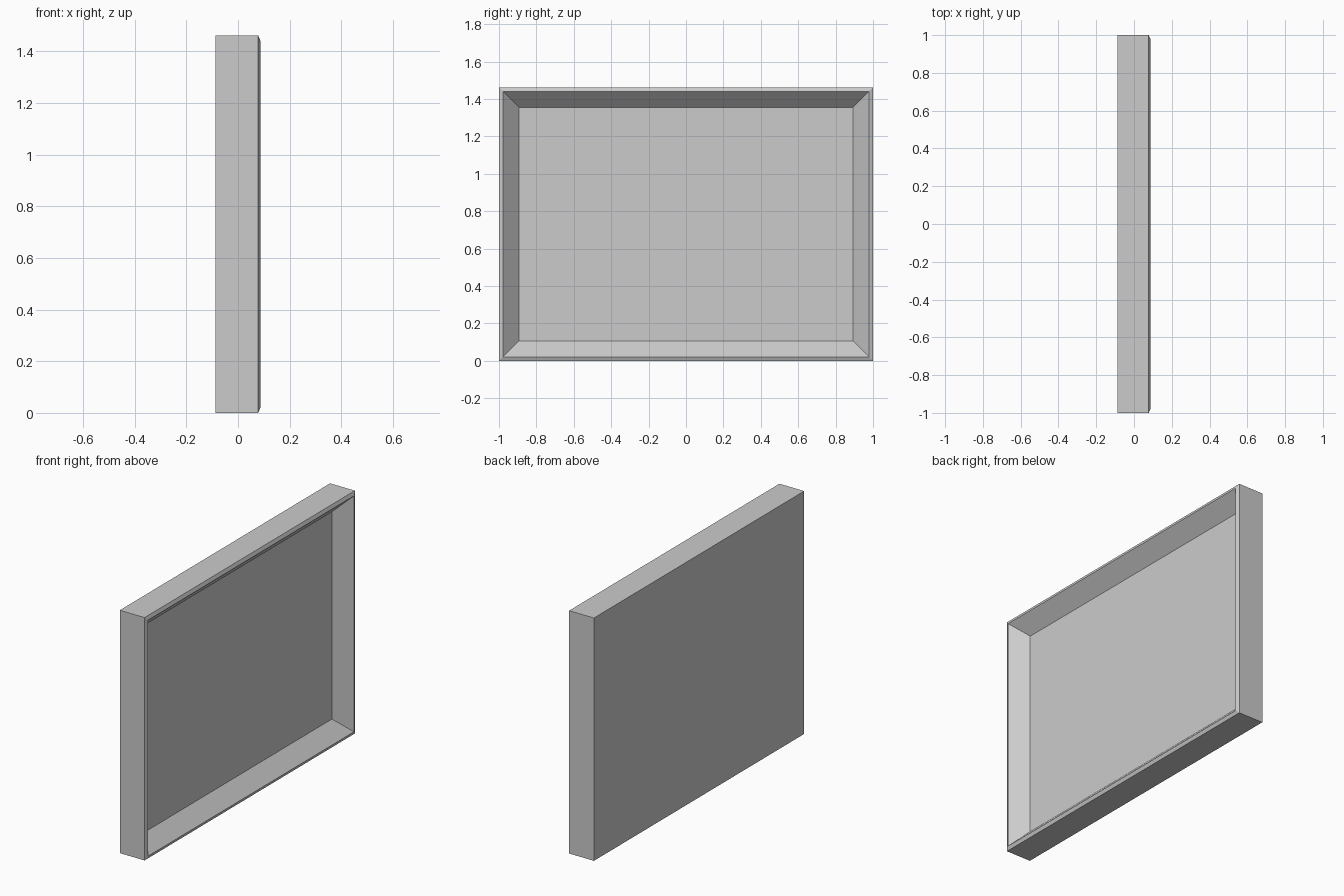
import bpy, bmesh
from mathutils import Matrix, Vector

if "Cube" in bpy.data.objects:
    bpy.data.objects.remove(bpy.data.objects["Cube"])

WIDTH, HEIGHT = 2.0, 1.462
BACK, SHOULDER = -0.087, 0.078   # back plane and front end of the straight sides

# Slab for the tray-shaped panel
bm = bmesh.new()
size = Matrix.Diagonal((SHOULDER - BACK, WIDTH, HEIGHT, 1))
place = Matrix.Translation(Vector(((BACK + SHOULDER) / 2, 0, HEIGHT / 2)))
bmesh.ops.create_cube(bm, size=1, matrix=place @ size)
bm.normal_update()
front = max(bm.faces, key=lambda f: f.calc_center_median().x)


def step(inset, x):
    """Inset the front face, then move it to depth x."""
    bmesh.ops.inset_region(bm, faces=[front], thickness=inset, use_even_offset=True)
    for v in front.verts:
        v.co.x = x
    bm.normal_update()


step(0.021, 0.087)   # bevelled outer lip
step(0.086, 0.0)     # sloped walls down to the recessed panel

mesh = bpy.data.meshes.new("framed_panel")
bm.to_mesh(mesh)
bm.free()
bpy.context.collection.objects.link(bpy.data.objects.new("framed_panel", mesh))
